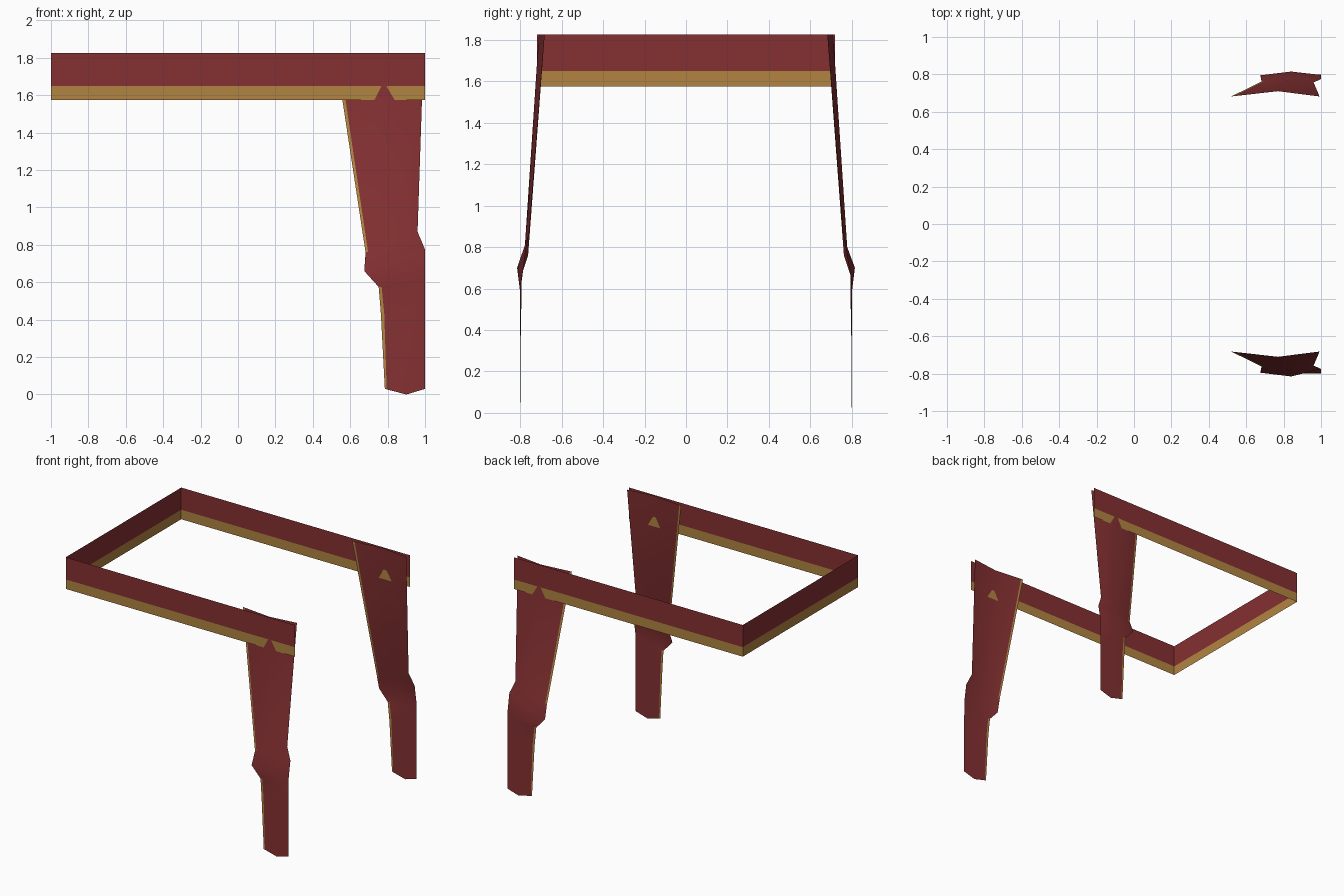
import bpy

if "Cube" in bpy.data.objects:
    bpy.data.objects.remove(bpy.data.objects["Cube"])

def material(name, rgb):
    m = bpy.data.materials.new(name)
    m.diffuse_color = (*rgb, 1)
    m.use_nodes = True
    m.node_tree.nodes["Principled BSDF"].inputs["Base Color"].default_value = m.diffuse_color
    return m

RED = material("dark red cloth", (0.235, 0.030, 0.032))
GOLD = material("gold trim", (0.44, 0.23, 0.052))

def sheet(name, verts, faces, mats, smooth):
    me = bpy.data.meshes.new(name)
    me.from_pydata(verts, [], faces)
    me.materials.append(RED)
    me.materials.append(GOLD)
    for p, m in zip(me.polygons, mats):
        p.material_index = m
        p.use_smooth = smooth
    ob = bpy.data.objects.new(name, me)
    bpy.context.collection.objects.link(ob)

# Cloth band: open at the right end, gold lower hem
path = [(1, 0.72), (-1, 0.72), (-1, -0.72), (1, -0.72)]
levels = [1.825, 1.65, 1.575]
verts = [(x, y, z) for z in levels for x, y in path]
faces, mats = [], []
for r in range(2):
    for c in range(3):
        a = r * 4 + c
        faces.append((a + 4, a + 5, a + 1, a))
        mats.append(r)
sheet("cloth_band", verts, faces, mats, False)

# Leg rows from top to bottom: left edge, centre fold, right edge (x, y, z), trim width
rows = [
    ((0.52, 0.682, 1.825), (0.77, 0.71, 1.825), (0.992, 0.682, 1.825), 0.018),
    ((0.682, 0.762, 0.76), (0.83, 0.778, 0.80), (0.96, 0.757, 0.87), 0.013),
    ((0.675, 0.795, 0.66), (0.84, 0.815, 0.70), (1.0, 0.775, 0.775), 0.013),
    ((0.752, 0.793, 0.575), (0.88, 0.80, 0.58), (1.0, 0.797, 0.64), 0.016),
    ((0.764, 0.797, 0.43), (0.885, 0.80, 0.43), (1.0, 0.80, 0.43), 0.018),
    ((0.785, 0.80, 0.03), (0.90, 0.80, 0.0), (1.0, 0.80, 0.03), 0.010),
]

def leg(name, side):
    verts, faces, mats = [], [], []
    for left, mid, right, w in rows:
        t = w / (mid[0] - left[0])
        trim = tuple(a + (b - a) * t for a, b in zip(left, mid))
        verts += [(x, y * side, z) for x, y, z in (left, trim, mid, right)]
    for r in range(len(rows) - 1):
        for c in range(3):
            a = r * 4 + c
            f = (a + 4, a + 5, a + 1, a)
            faces.append(f if side < 0 else f[::-1])
            # gold edging on the inner edge, except around the knee
            mats.append(1 if c == 0 and r not in (1, 2) else 0)
    sheet(name, verts, faces, mats, True)

leg("front_leg_cloth", -1)
leg("back_leg_cloth", 1)
